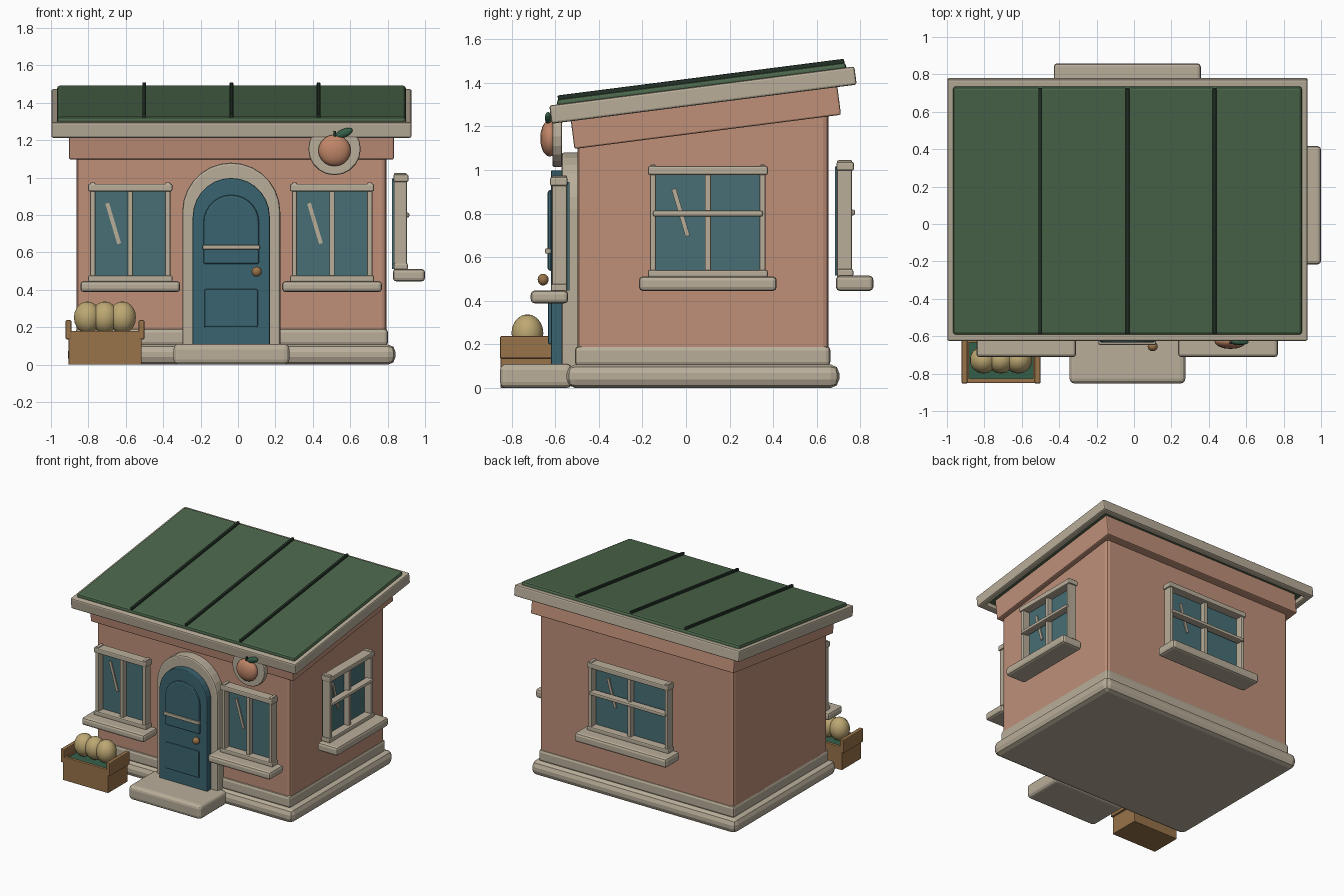
import bpy, bmesh, math
from mathutils import Matrix, Vector

old = bpy.data.objects.get("Cube")
if old:
    bpy.data.objects.remove(old, do_unlink=True)


def material(name, hexcode):
    rgb = [int(hexcode[i:i + 2], 16) / 255 for i in (0, 2, 4)]
    col = [c / 12.92 if c < 0.04 else ((c + 0.055) / 1.055) ** 2.4 for c in rgb] + [1]
    m = bpy.data.materials.new(name)
    m.use_nodes = True
    m.diffuse_color = col
    m.node_tree.nodes["Principled BSDF"].inputs["Base Color"].default_value = col
    return m


WALL = material("terracotta plaster", "BF9079")
TRIM = material("cream trim", "B9AE9A")
ROOF = material("roof green", "4B664B")
RIB = material("dark rib green", "223026")
DOOR = material("door teal", "3A6470")
GLASS = material("window glass", "476F75")
WOOD = material("crate wood", "98734A")
MELON = material("melon yellow", "BDA873")
FRUIT = material("peach fruit", "C08668")
LEAF = material("leaf green", "35604A")


def finish(name, bm, mat, bevel=0, segments=2, matrix=None, smooth=False):
    bmesh.ops.recalc_face_normals(bm, faces=bm.faces)
    me = bpy.data.meshes.new(name)
    bm.to_mesh(me)
    bm.free()
    ob = bpy.data.objects.new(name, me)
    bpy.context.collection.objects.link(ob)
    me.materials.append(mat)
    if matrix is not None:
        ob.matrix_world = matrix
    for p in me.polygons:
        p.use_smooth = smooth
    if bevel:
        mod = ob.modifiers.new("bevel", "BEVEL")
        mod.width = bevel
        mod.segments = segments
        mod.limit_method = "ANGLE"
        mod.angle_limit = math.radians(40)
    return ob


def box(name, x, y, z, mat, bevel=0.008, segments=2, matrix=None):
    """Box from (low, high) ranges on each axis."""
    bm = bmesh.new()
    size = Matrix.Diagonal((x[1] - x[0], y[1] - y[0], z[1] - z[0], 1))
    mid = Matrix.Translation((sum(x) / 2, sum(y) / 2, sum(z) / 2))
    bmesh.ops.create_cube(bm, size=1, matrix=mid @ size)
    return finish(name, bm, mat, bevel, segments, matrix)


def prism(name, points, vec, mat, bevel=0):
    """Extrude a flat outline along a vector."""
    bm = bmesh.new()
    face = bm.faces.new([bm.verts.new(p) for p in points])
    new = bmesh.ops.extrude_face_region(bm, geom=[face])["geom"]
    bmesh.ops.translate(bm, vec=Vector(vec), verts=[v for v in new if isinstance(v, bmesh.types.BMVert)])
    return finish(name, bm, mat, bevel)


def arch(name, half, z0, top, y0, y1, mat, bevel, cx=-0.036, steps=14):
    pts = [(cx + half, y0, z0)]
    for i in range(steps + 1):
        a = math.pi * i / steps
        pts.append((cx + half * math.cos(a), y0, top - half + half * math.sin(a)))
    pts.append((cx - half, y0, z0))
    return prism(name, pts, (0, y1 - y0, 0), mat, bevel)


def ball(name, loc, radii, mat, turn=0, u=16, v=10):
    bm = bmesh.new()
    bmesh.ops.create_uvsphere(bm, u_segments=u, v_segments=v, radius=1)
    m = Matrix.Translation(loc) @ Matrix.Rotation(turn, 4, "Y") @ Matrix.Diagonal((*radii, 1))
    bm.transform(m)
    return finish(name, bm, mat, smooth=True)


def window(name, loc, turn, half, sill, z0, z1, top, crossbar=None):
    """Window facing local -y, with its back at local y = 0."""
    m = Matrix.Translation((*loc, 0)) @ Matrix.Rotation(turn, 4, "Z")

    def part(label, x, y, z, mat=TRIM, bevel=0.008):
        box(name + "_" + label, x, y, z, mat, bevel, matrix=m)

    inner = half - 0.038
    part("glass", (-inner - 0.01, inner + 0.01), (-0.02, 0.005), (z1, top - 0.03), GLASS, 0)
    for label, s in (("left_jamb", 1), ("right_jamb", -1)):
        part(label, sorted((s * inner, s * (half - 0.01))), (-0.075, -0.005), (z1, top))
    part("head", (-half, half), (-0.083, -0.003), (top - 0.048, top - 0.008))
    part("bottom_rail", (-half, half), (-0.08, -0.005), (z1 - 0.005, z1 + 0.03))
    part("mullion", (-0.014, 0.014), (-0.06, -0.01), (z1, top - 0.03), bevel=0.005)
    part("sill", (-sill, sill), (-0.172, 0), (z0, z1), bevel=0.018)
    if crossbar:
        part("crossbar", (-inner - 0.015, inner + 0.015), (-0.088, -0.03), (crossbar - 0.013, crossbar + 0.013))
    # Slanted glint on the left pane
    gz = top - 0.115
    gx = -inner * 0.66
    bm = bmesh.new()
    pts = [(gx - 0.01, gz), (gx + 0.01, gz + 0.006), (gx + 0.074, gz - 0.21), (gx + 0.054, gz - 0.216)]
    lower = [bm.verts.new((x, -0.02, z)) for x, z in pts]
    upper = [bm.verts.new((x, -0.028, z)) for x, z in pts]
    bm.faces.new(upper)
    for i in range(4):
        j = (i + 1) % 4
        bm.faces.new((lower[i], lower[j], upper[j], upper[i]))
    bm.faces.new(lower)
    finish(name + "_glint", bm, TRIM, matrix=m)


# Foundation and walls
box("lower_plinth", (-0.91, 0.842), (-0.547, 0.703), (0, 0.108), TRIM, 0.04)
box("upper_plinth", (-0.87, 0.802), (-0.51, 0.662), (0.1, 0.193), TRIM, 0.02)
prism("walls", [(-0.864, -0.497, 0.1), (-0.864, 0.653, 0.1), (-0.864, 0.653, 1.31), (-0.864, -0.497, 1.16)],
      (1.658, 0, 0), WALL, 0.025)

# Sloped roof, built flat and tilted as one group
TILT = Matrix.Translation((-0.035, 0.078, 1.343)) @ Matrix.Rotation(math.radians(7.3), 4, "X")
box("frieze", (-0.868, 0.868), (-0.616, 0.616), (-0.17, 0), WALL, 0.008, matrix=TILT)
box("roof_panel", (-0.933, 0.933), (-0.668, 0.668), (-0.01, 0.066), ROOF, 0.015, matrix=TILT)
for name, y in (("front_fascia", -0.68), ("back_fascia", 0.68)):
    box(name, (-0.963, 0.963), (y - 0.025, y + 0.025), (-0.042, 0.042), TRIM, 0.01, matrix=TILT)
for name, x in (("right_fascia", -0.938), ("left_fascia", 0.938)):
    box(name, (x - 0.025, x + 0.025), (-0.704, 0.704), (-0.042, 0.042), TRIM, 0.01, matrix=TILT)
for i in (-1, 0, 1):
    x = i * 0.466
    box("roof_rib", (x - 0.01, x + 0.01), (-0.662, 0.662), (0.05, 0.083), RIB, 0.005, matrix=TILT)

# Windows
window("front_right_window", (-0.576, -0.54), 0, 0.225, 0.267, 0.388, 0.447, 0.975)
window("front_left_window", (0.503, -0.54), 0, 0.225, 0.267, 0.388, 0.447, 0.975)
window("side_window", (0.828, 0.1), math.pi / 2, 0.275, 0.316, 0.445, 0.512, 1.025, 0.8)
window("back_window", (-0.036, 0.687), math.pi, 0.35, 0.393, 0.445, 0.515, 1.045, 0.805)

# Doorway
box("door_step", (-0.345, 0.275), (-0.853, -0.52), (0, 0.11), TRIM, 0.028, 3)
arch("door_surround", 0.262, 0.05, 1.08, -0.57, -0.48, TRIM, 0.012)
arch("door", 0.206, 0.1, 0.998, -0.62, -0.56, DOOR, 0.008)
arch("door_upper_panel", 0.149, 0.537, 0.908, -0.634, -0.61, DOOR, 0.012)
box("door_lower_panel", (-0.18, 0.106), (-0.632, -0.61), (0.2, 0.404), DOOR, 0.008)
box("door_bar", (-0.19, 0.118), (-0.646, -0.62), (0.616, 0.64), TRIM, 0.006)
ball("door_knob", (0.1, -0.655, 0.497), (0.027, 0.025, 0.027), WOOD)

# Round fruit sign
bm = bmesh.new()
bmesh.ops.create_cone(bm, cap_ends=True, segments=20, radius1=0.14, radius2=0.14, depth=0.045,
                      matrix=Matrix.Translation((0.516, -0.59, 1.153)) @ Matrix.Rotation(math.pi / 2, 4, "X"))
finish("sign_disc", bm, TRIM, 0.008)
ball("sign_fruit", (0.516, -0.625, 1.145), (0.087, 0.043, 0.084), FRUIT)
box("sign_stem", (0.511, 0.525), (-0.642, -0.628), (1.215, 1.25), RIB, 0.003)
ball("sign_leaf", (0.566, -0.632, 1.238), (0.05, 0.015, 0.022), LEAF, math.radians(-22))

# Produce crate
box("crate_floor", (-0.9, -0.522), (-0.845, -0.615), (0.0, 0.13), WOOD, 0)
box("crate_lining", (-0.89, -0.53), (-0.835, -0.625), (0.12, 0.165), LEAF, 0)
for name, y in (("crate_front", -0.838), ("crate_back", -0.622)):
    box(name, (-0.906, -0.516), (y - 0.012, y + 0.012), (0, 0.18), WOOD, 0.004)
for name, x in (("crate_right", -0.894), ("crate_left", -0.528)):
    box(name, (x - 0.012, x + 0.012), (-0.848, -0.612), (0, 0.18), WOOD, 0.004)
for name, x in (("crate_right_rail", -0.906), ("crate_left_rail", -0.516)):
    box(name, (x - 0.016, x + 0.016), (-0.853, -0.608), (0.135, 0.238), WOOD, 0.007)
for x in (-0.805, -0.712, -0.618):
    ball("melon", (x, -0.727, 0.252), (0.074, 0.073, 0.086), MELON, u=14)
